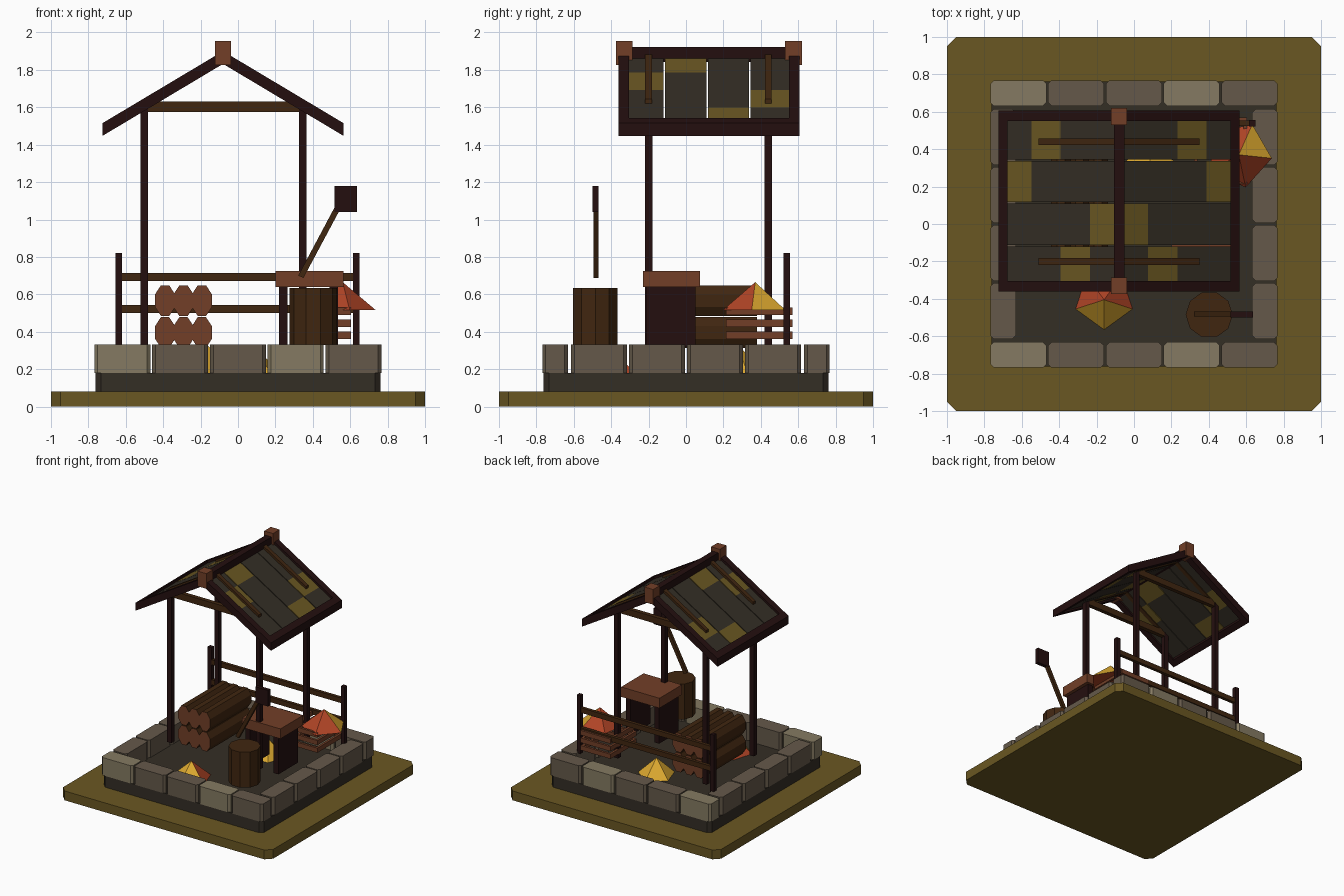
import bpy, bmesh, math
from mathutils import Matrix, Vector

if "Cube" in bpy.data.objects:
    bpy.data.objects.remove(bpy.data.objects["Cube"])


def lin(c):
    c /= 255
    return c / 12.92 if c <= 0.04045 else ((c + 0.055) / 1.055) ** 2.4


def mat(name, r, g, b):
    m = bpy.data.materials.new(name)
    m.diffuse_color = (lin(r), lin(g), lin(b), 1)
    m.use_nodes = True
    m.node_tree.nodes["Principled BSDF"].inputs["Base Color"].default_value = m.diffuse_color
    return m


OLIVE = mat("olive_moss", 106, 87, 34)
DARK = mat("dark_slate", 52, 46, 37)
STONE = mat("stone", 101, 89, 74)
PALE = mat("pale_stone", 133, 122, 98)
POST = mat("dark_timber", 36, 15, 15)
WOOD = mat("brown_wood", 64, 38, 16)
RUST = mat("red_brown_wood", 114, 63, 39)
RED = mat("red_leaf", 176, 68, 38)
GOLD = mat("gold_leaf", 222, 170, 48)


def finish(name, bm, *mats):
    bmesh.ops.recalc_face_normals(bm, faces=bm.faces[:])
    me = bpy.data.meshes.new(name)
    bm.to_mesh(me)
    bm.free()
    for m in mats:
        me.materials.append(m)
    ob = bpy.data.objects.new(name, me)
    bpy.context.collection.objects.link(ob)
    return ob


def box(name, x, y, z, m, chamfer=0):
    """Box from (min, max) ranges; chamfer cuts the upright edges."""
    bm = bmesh.new()
    bmesh.ops.create_cube(bm, size=1)
    for v in bm.verts:
        v.co = Vector([(a + b) / 2 + c * (b - a) for (a, b), c in zip((x, y, z), v.co)])
    if chamfer:
        up = [e for e in bm.edges if abs(e.verts[0].co.z - e.verts[1].co.z) > 1e-4]
        bmesh.ops.bevel(bm, geom=up, offset=chamfer, segments=1, affect='EDGES')
    return finish(name, bm, m)


def prism(name, pts, y0, y1, m):
    """Extrude an x-z outline along y."""
    bm = bmesh.new()
    f = bm.faces.new([bm.verts.new((x, y0, z)) for x, z in pts])
    r = bmesh.ops.extrude_face_region(bm, geom=[f])
    bmesh.ops.translate(bm, vec=(0, y1 - y0, 0),
                        verts=[v for v in r["geom"] if isinstance(v, bmesh.types.BMVert)])
    return finish(name, bm, m)


def cone(sides, r1, r2, h, turn):
    """Upright cone or cylinder with one corner at the angle turn (degrees)."""
    bm = bmesh.new()
    bmesh.ops.create_cone(bm, cap_ends=True, segments=sides, radius1=r1, radius2=r2, depth=h)
    bmesh.ops.remove_doubles(bm, verts=bm.verts[:], dist=1e-5)
    v = min(bm.verts, key=lambda v: v.co.z).co
    bmesh.ops.rotate(bm, verts=bm.verts[:], matrix=Matrix.Rotation(
        math.radians(turn) - math.atan2(v.y, v.x), 3, 'Z'))
    return bm


RIDGE, SLOPE = -0.08, 0.597


def slope_part(name, side, d0, d1, top, low, y0, y1, m):
    """Piece lying on one roof slope, d measured sideways from the ridge."""
    z = lambda d, off: 1.9 - SLOPE * d - off
    pts = [(d0, z(d0, top)), (d1, z(d1, top)), (d1, z(d1, low)), (d0, z(d0, low))]
    return prism(name, [(RIDGE + side * d, h) for d, h in pts], y0, y1, m)


def leaf_pile(name, x, y, z, r, h, turn, is_gold):
    """Five-sided cone, faces coloured by the direction they face (degrees)."""
    bm = cone(5, r, 0, h, turn)
    bmesh.ops.translate(bm, vec=(x, y, z + h / 2), verts=bm.verts[:])
    bmesh.ops.recalc_face_normals(bm, faces=bm.faces[:])
    for f in bm.faces:
        ang = math.degrees(math.atan2(f.normal.y, f.normal.x))
        f.material_index = 0 if is_gold(ang) else 1
    return finish(name, bm, GOLD, RED)


# Ground slab and paved floor
box("ground_slab", (-1, 1), (-1, 1), (0, 0.08), OLIVE, 0.05)
box("paved_floor", (-0.762, 0.762), (-0.762, 0.762), (0.08, 0.18), DARK, 0.03)

# Stone border: five along front and back, four along each side
for label, y in (("front", (-0.768, -0.632)), ("back", (0.632, 0.768))):
    for i in range(5):
        x = -0.768 + i * 0.309
        box(f"{label}_stone_{i}", (x, x + 0.299), y, (0.18, 0.333),
            PALE if i in (0, 3) else STONE, 0.018)
for label, x in (("left", (-0.768, -0.632)), ("right", (0.632, 0.768))):
    for i in range(4):
        y = -0.615 + i * 0.31
        box(f"{label}_stone_{i}", x, (y, y + 0.299), (0.18, 0.333), STONE, 0.018)

# Roof posts, tie beams and rafters
for y in (-0.2, 0.44):
    for x in (-0.5, 0.345):
        box("roof_post", (x - 0.02, x + 0.02), (y - 0.02, y + 0.02), (0.32, 1.61), POST)
    box("tie_beam", (-0.5, 0.345), (y - 0.018, y + 0.018), (1.575, 1.63), WOOD)
    for s in (-1, 1):
        slope_part("rafter", s, 0, 0.43, 0, 0.06, y - 0.018, y + 0.018, WOOD)

# Roof planks: four strips per slope, each with one mossy section
MOSSY = (1, 0, 3, 2)
for s in (-1, 1):
    for i in range(4):
        y = -0.34 + i * 0.2285
        for j in range(4):
            slope_part(f"roof_plank_{i}_{j}", s, j * 0.156, (j + 1) * 0.156, 0.022, 0.05,
                       y, y + 0.221, OLIVE if MOSSY[i] == j else DARK)
    # Roof edge timbers
    for y in (-0.36, 0.55):
        slope_part("gable_board", s, 0, 0.645, 0, 0.068, y, y + 0.056, POST)
    slope_part("eave_board", s, 0.597, 0.645, 0, 0.068, -0.36, 0.606, POST)
box("ridge_beam", (-0.108, -0.052), (-0.34, 0.59), (1.843, 1.922), POST)
for y in (-0.375, 0.53):
    box("ridge_cap", (-0.122, -0.038), (y, y + 0.09), (1.825, 1.955), RUST)

# Back fence
for x in (-0.637, 0.632):
    box("fence_post", (x - 0.018, x + 0.018), (0.521, 0.557), (0.32, 0.82), POST)
for z in (0.5, 0.672):
    box("fence_rail", (-0.64, 0.632), (0.525, 0.553), (z, z + 0.043), WOOD)

# Log pile with lighter cut ends
for row in range(2):
    for col in range(3):
        bm = cone(8, 1, 1, 0.56, 22.5)
        bmesh.ops.rotate(bm, verts=bm.verts[:], matrix=Matrix.Rotation(math.pi / 2, 3, 'X'))
        bmesh.ops.scale(bm, verts=bm.verts[:], vec=(0.058, 1, 0.0885))
        bmesh.ops.translate(bm, verts=bm.verts[:],
                            vec=(-0.39 + col * 0.0985, 0.1, 0.396 + row * 0.17))
        for f in bm.faces:
            f.material_index = 1 if len(f.verts) > 4 else 0
        finish(f"log_{row}_{col}", bm, WOOD, RUST)

# Work table
box("table_top", (0.2, 0.565), (-0.23, 0.075), (0.64, 0.725), RUST)
for x in (0.22, 0.49):
    box("table_leg_panel", (x, x + 0.045), (-0.215, 0.052), (0.32, 0.64), POST)

# Barrel
bm = cone(10, 0.126, 0.126, 0.305, 0)
bmesh.ops.translate(bm, verts=bm.verts[:], vec=(0.402, -0.485, 0.4825))
finish("barrel", bm, WOOD)

# Tool leaning above the barrel
prism("tool_handle", [(0.322, 0.70), (0.35, 0.688), (0.565, 1.09), (0.535, 1.1)],
      -0.495, -0.469, WOOD)
box("tool_head", (0.515, 0.635), (-0.5, -0.468), (1.04, 1.178), POST)

# Slatted crate
for z in (0.36, 0.425, 0.49):
    h = (z, z + 0.04)
    for y in (0.215, 0.55):
        box("crate_slat", (0.32, 0.605), (y, y + 0.02), h, RUST)
    for x in (0.32, 0.585):
        box("crate_slat", (x, x + 0.02), (0.235, 0.55), h, RUST)

# Leaf piles
leaf_pile("crate_leaf_pile", 0.56, 0.37, 0.515, 0.178, 0.15, 66, lambda a: 0 < a < 60)
leaf_pile("front_leaf_pile", -0.16, -0.405, 0.18, 0.16, 0.145, -90, lambda a: a < -20)
leaf_pile("back_leaf_pile", 0.085, 0.28, 0.18, 0.15, 0.145, 90, lambda a: True)
